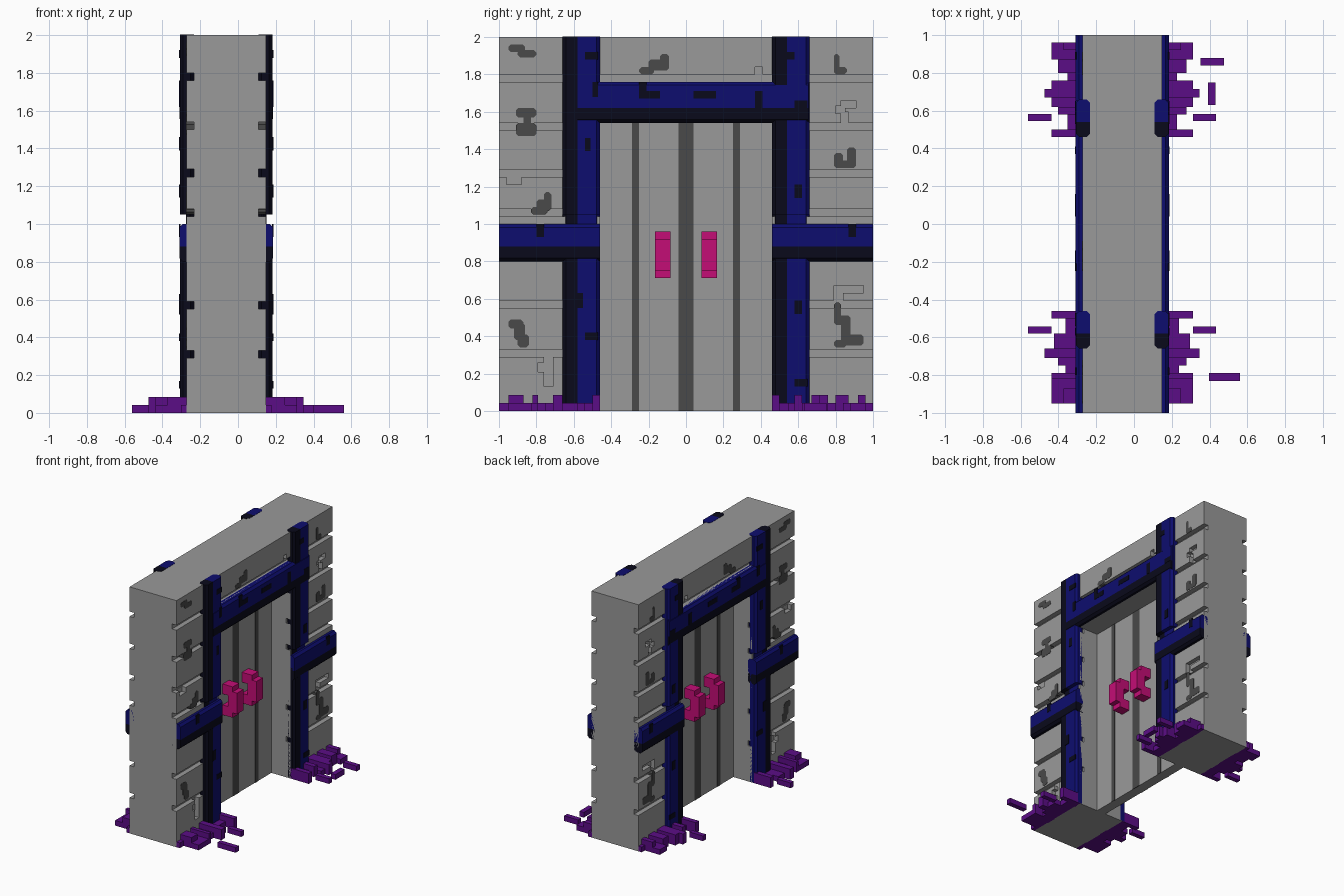
import bpy, bmesh
from mathutils import Vector

if "Cube" in bpy.data.objects:
    bpy.data.objects.remove(bpy.data.objects["Cube"], do_unlink=True)

CX = -0.0625          # centre plane of the wall; both faces mirror across it
FACE = 0.21           # half thickness of the wall
GROOVE = 0.17         # depth plane of the joints
OUTER = 0.2475        # outer plane of the timbers


def material(name, rgb):
    m = bpy.data.materials.new(name)
    m.use_nodes = True
    m.diffuse_color = (*rgb, 1)
    m.node_tree.nodes["Principled BSDF"].inputs["Base Color"].default_value = (*rgb, 1)
    return m


STONE = material("stone grey", (0.32, 0.32, 0.32))
DARK = material("dark grey", (0.067, 0.067, 0.067))
BLUE = material("navy blue", (0.004, 0.004, 0.156))
BLACK = material("blue black", (0.003, 0.003, 0.011))
PURPLE = material("purple", (0.105, 0.004, 0.24))
PINK = material("pink", (0.55, 0.004, 0.18))


def add_box(bm, lo, hi, chamfer=0.0, axis=0):
    """Box between two corners; edges along the axis may be chamfered."""
    part = bmesh.new()
    bmesh.ops.create_cube(part, size=1)
    lo, hi = Vector(lo), Vector(hi)
    for v in part.verts:
        v.co = [(lo[i] + hi[i]) / 2 + v.co[i] * (hi[i] - lo[i]) for i in range(3)]
    if chamfer:
        edges = [e for e in part.edges
                 if abs((e.verts[0].co - e.verts[1].co).normalized()[axis]) > 0.9]
        bmesh.ops.bevel(part, geom=edges, offset=chamfer, segments=1, affect='EDGES')
    me = bpy.data.meshes.new("part")
    part.to_mesh(me)
    part.free()
    bm.from_mesh(me)
    bpy.data.meshes.remove(me)


def finish(name, bm, mats, mirror=True):
    me = bpy.data.meshes.new(name)
    bm.to_mesh(me)
    bm.free()
    for m in mats:
        me.materials.append(m)
    ob = bpy.data.objects.new(name, me)
    ob.location.x = CX
    bpy.context.collection.objects.link(ob)
    if mirror:
        ob.modifiers.new("both_faces", 'MIRROR').use_mirror_merge = False
    return ob


def boxes(name, items, mat, mirror=True, chamfer=0.0):
    bm = bmesh.new()
    for lo, hi in items:
        add_box(bm, lo, hi, chamfer)
    return finish(name, bm, [mat], mirror)


def plates(rects, x0, x1):
    return [((x0, a, b), (x1, c, d)) for a, b, c, d in rects]


def timber(name, lo, hi, run, across, split):
    """Chamfered timber: black on the low side of the split, blue above it."""
    bm = bmesh.new()
    add_box(bm, lo, hi, 0.018, run)
    co, no = Vector(), Vector()
    co[across], no[across] = split, 1
    bmesh.ops.bisect_plane(bm, geom=bm.verts[:] + bm.edges[:] + bm.faces[:],
                           plane_co=co, plane_no=no)
    for f in bm.faces:
        f.material_index = int(f.calc_center_median()[across] < split)
    return finish(name, bm, [BLUE, BLACK])


# Wall slab with doorway, joints and chipped recesses cut out
wall = boxes("wall", [((-FACE, -1, 0), (FACE, 1, 2))], STONE, mirror=False)
chips = [(-.96, 1.21, -.88, 1.27), (-.76, .13, -.71, .31), (-.79, .21, -.74, .26),
         (.83, 1.53, .87, 1.60), (.80, 1.59, .85, 1.63), (.83, 1.62, .91, 1.66),
         (.79, .58, .84, .67), (.83, .63, .95, .67), (.37, 1.78, .41, 1.84)]
joints = [.29, .55, 1.04, 1.25, 1.50, 1.76]
cutter_bm = bmesh.new()
add_box(cutter_bm, (-1, -.46, -.2), (1, .46, 1.54))
for s in (-1, 1):
    for z in joints:
        add_box(cutter_bm, (min(s * GROOVE, s), -1.2, z), (max(s * GROOVE, s), 1.2, z + .04))
    for a, b, c, d in chips:
        add_box(cutter_bm, (min(s * .175, s * .9), a, b), (max(s * .175, s * .9), c, d))
cutter = finish("wall_cutter", cutter_bm, [STONE], mirror=False)
cutter.hide_render = True
mod = wall.modifiers.new("cut", 'BOOLEAN')
mod.operation, mod.object, mod.solver = 'DIFFERENCE', cutter, 'EXACT'
mod.use_self = True
bpy.context.view_layer.objects.active = wall
bpy.ops.object.modifier_apply(modifier="cut")
bpy.data.objects.remove(cutter, do_unlink=True)

# Dark worn stones inlaid in the wall
worn = [(-.95, 1.92, -.86, 1.96), (-.90, 1.89, -.80, 1.93),
        (.79, 1.80, .82, 1.91), (.79, 1.80, .86, 1.84),
        (-.25, 1.80, -.17, 1.84), (-.20, 1.82, -.09, 1.88), (-.14, 1.85, -.09, 1.91),
        (-.91, 1.47, -.80, 1.54), (-.87, 1.50, -.83, 1.62), (-.91, 1.57, -.80, 1.62),
        (-.83, 1.05, -.74, 1.09), (-.80, 1.07, -.72, 1.13), (-.76, 1.10, -.72, 1.17),
        (.79, 1.30, .91, 1.34), (.86, 1.30, .91, 1.41), (.79, 1.30, .84, 1.38),
        (-.95, .44, -.87, .49), (-.92, .38, -.86, .47), (-.90, .34, -.84, .41),
        (.79, .46, .83, .58), (.79, .46, .88, .51), (.83, .38, .88, .50),
        (.79, .34, .86, .38), (.83, .35, .95, .41)]
boxes("worn_stones", plates(worn, GROOVE, FACE + .002), DARK, chamfer=.013)

# Door panel with dark seams
boxes("door", [((-.04, -.46, 0), (.04, .46, 1.54))], STONE, mirror=False)
boxes("door_seams", plates([(-.29, 0, -.25, 1.54), (-.04, 0, .04, 1.54),
                            (.25, 0, .29, 1.54)], .035, .043), DARK)

# Bracket shaped handles
grips = []
for y in (-.165, .083):
    grips += [((.03, y, .88), (.13, y + .082, .96)),
              ((.03, y, .71), (.13, y + .082, .79)),
              ((.09, y, .75), (.17, y + .082, .92))]
boxes("handles", grips, PINK)

# Timber frame: posts, lintel and side rails
for side, y in (("front", -.66), ("back", .46)):
    for part, z0, z1, x1 in (("lower", .005, .9, OUTER - .002),
                             ("middle", .9, 1.06, FACE + .003),
                             ("upper", 1.05, 2.002, OUTER - .002)):
        timber(f"{side}_post_{part}", (GROOVE, y, z0), (x1, y + .2, z1), 2, 1, y + .08)
timber("lintel", (GROOVE, -.58, 1.54), (OUTER, .655, 1.76), 1, 2, 1.62)
for side, y0, y1 in (("front", -1, -.46), ("back", .46, 1)):
    timber(f"{side}_rail", (GROOVE, y0, .80), (OUTER, y1, 1.0), 1, 2, .88)

# Dark knots in the timber
knots = [(-.54, 1.88, -.47, 1.92), (-.50, 1.68, -.47, 1.76), (-.54, 1.39, -.51, 1.46),
         (-.59, .55, -.55, .63), (-.54, .38, -.47, .42), (.58, 1.14, .62, 1.21),
         (.58, .52, .62, .59), (.58, .13, .65, .17), (.58, 1.62, .65, 1.66),
         (.53, 1.88, .58, 1.92), (-.25, 1.67, -.21, 1.76), (-.25, 1.67, -.14, 1.71),
         (.04, 1.67, .16, 1.71), (.37, 1.62, .41, 1.71),
         (-.80, .93, -.76, 1.0), (.87, .93, .91, 1.0)]
boxes("timber_knots", plates(knots, OUTER - .006, OUTER + .002), BLACK)

# Rubble along the foot of each pier: y start, y end, reach, height
rubble = [(.46, .50, .375, .085), (.50, .58, .29, .042), (.58, .62, .34, .085),
          (.62, .67, .375, .042), (.67, .715, .41, .085), (.715, .76, .375, .085),
          (.76, .80, .29, .042), (.80, .87, .34, .085), (.87, .96, .375, .042),
          (.92, .96, .31, .085), (.96, 1.0, .24, .042),
          (-.50, -.46, .375, .085), (-.58, -.50, .30, .042), (-.66, -.58, .36, .042),
          (-.71, -.66, .41, .085), (-.75, -.71, .34, .042), (-.79, -.75, .30, .042),
          (-.82, -.79, .375, .085), (-.95, -.82, .375, .042), (-.95, -.87, .31, .085),
          (-1.0, -.95, .24, .042)]
boxes("rubble", [((.205, a, 0), (r, b, h)) for a, b, r, h in rubble], PURPLE)
boxes("loose_rubble", [((.375, y, 0), (.4975, y + .038, .042)) for y in (.545, -.58)], PURPLE)
boxes("stray_rubble", [((.415, .84, 0), (.54, .88, .042)),
                       ((.455, .63, 0), (.495, .75, .042)),
                       ((.46, -.83, 0), (.6225, -.79, .042))], PURPLE, mirror=False)
